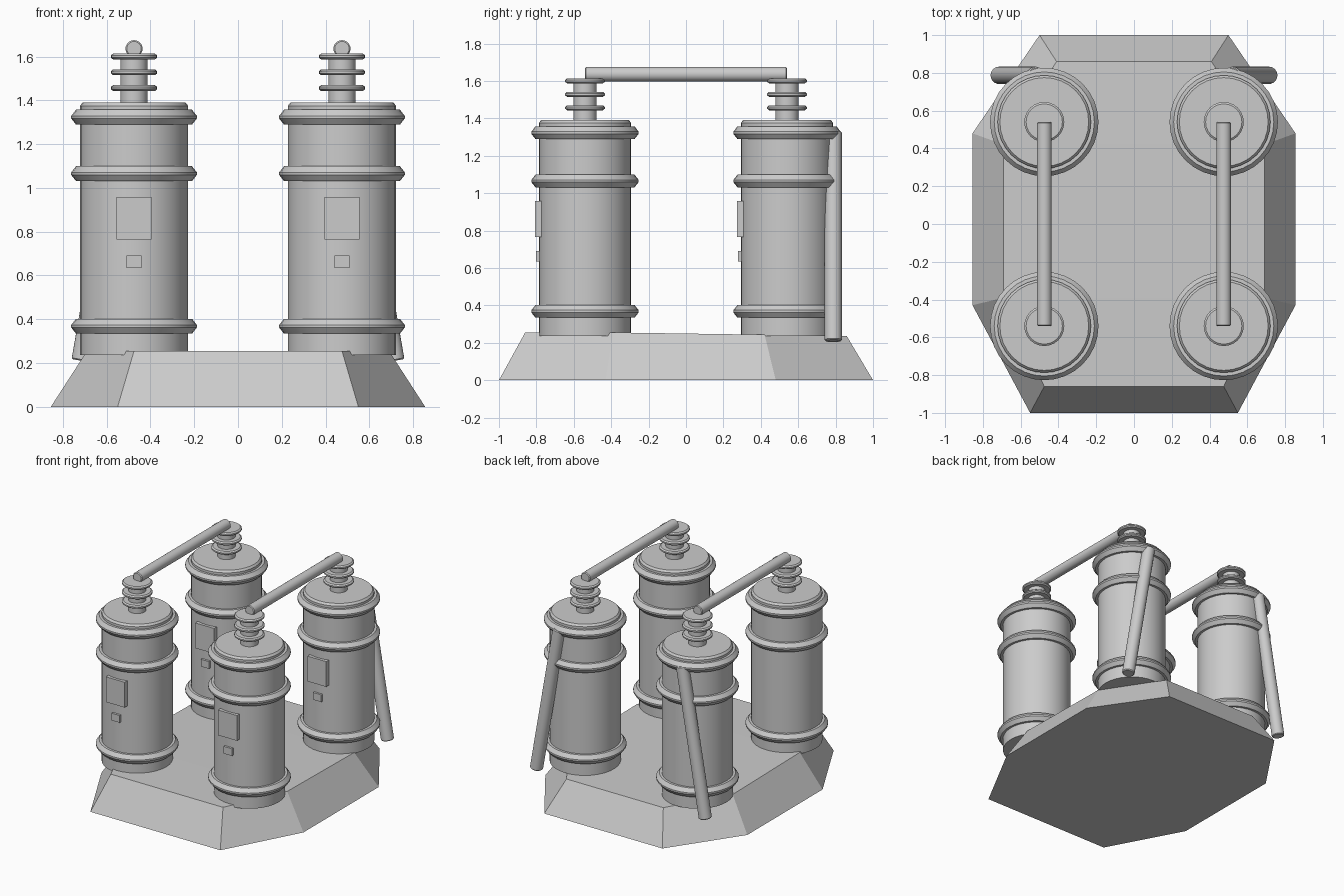
import bpy, bmesh, math
from mathutils import Vector

if "Cube" in bpy.data.objects:
    bpy.data.objects.remove(bpy.data.objects["Cube"])

grey = bpy.data.materials.new("plain_grey")
grey.diffuse_color = (0.6, 0.6, 0.6, 1)
grey.use_nodes = True
grey.node_tree.nodes["Principled BSDF"].inputs["Base Color"].default_value = grey.diffuse_color


def finish(name, bm, smooth=True):
    bmesh.ops.recalc_face_normals(bm, faces=bm.faces)
    mesh = bpy.data.meshes.new(name)
    bm.to_mesh(mesh)
    bm.free()
    mesh.materials.append(grey)
    ob = bpy.data.objects.new(name, mesh)
    bpy.context.collection.objects.link(ob)
    if smooth:
        bpy.ops.object.select_all(action='DESELECT')
        bpy.context.view_layer.objects.active = ob
        ob.select_set(True)
        bpy.ops.object.shade_smooth_by_angle(angle=math.radians(30))
    return ob


def lathe(name, profile, x, y, sides=32):
    """Closed solid turned around a vertical axis from (radius, z) points."""
    bm = bmesh.new()
    rings = [[bm.verts.new((x + r * math.cos(2 * math.pi * i / sides),
                            y + r * math.sin(2 * math.pi * i / sides), z))
              for i in range(sides)] for r, z in profile]
    for a, b in zip(rings, rings[1:]):
        for i in range(sides):
            j = (i + 1) % sides
            bm.faces.new((a[i], a[j], b[j], b[i]))
    bm.faces.new(rings[0][::-1])
    bm.faces.new(rings[-1])
    return finish(name, bm)


def rod(name, start, end, radius, sides=24):
    """Round bar with slightly rounded ends between two points."""
    a, b = Vector(start), Vector(end)
    d = b - a
    h, c = d.length / 2, 0.006
    ob = lathe(name, [(radius - c, -h), (radius, -h + c),
                      (radius, h - c), (radius - c, h)], 0, 0, sides)
    ob.location = (a + b) / 2
    ob.rotation_euler = d.to_track_quat('Z', 'Y').to_euler()


def box(name, x, y0, y1, z0, z1, half_width):
    bm = bmesh.new()
    bmesh.ops.create_cube(bm, size=1)
    for v in bm.verts:
        v.co = (x + 2 * half_width * v.co.x, (y0 + y1) / 2 + (y1 - y0) * v.co.y,
                (z0 + z1) / 2 + (z1 - z0) * v.co.z)
    finish(name, bm, False)


# Eight-sided plinth with sloping sides, top dropping a little to the back
bm = bmesh.new()
bottom = [(0.55, -1, 0), (0.855, -0.43, 0), (0.855, 0.48, 0), (0.5, 1, 0)]
top = [(0.475, -0.86, 0.255), (0.69, -0.39, 0.255),
       (0.69, 0.42, 0.243), (0.41, 0.86, 0.235)]
br, tr = [[bm.verts.new(p) for p in row] for row in (bottom, top)]
bl, tl = [[bm.verts.new((-x, y, z)) for x, y, z in row] for row in (bottom, top)]
for i in range(3):
    for lo, hi in ((br, tr), (bl, tl)):
        bm.faces.new((lo[i], lo[i + 1], hi[i + 1], hi[i]))
    bm.faces.new((tl[i], tr[i], tr[i + 1], tl[i + 1]))
for i in (0, 3):
    bm.faces.new((bl[i], br[i], tr[i], tl[i]))
bm.faces.new(br + bl[::-1])
finish("plinth", bm, False)

for x in (-0.475, 0.475):
    side = math.copysign(1, x)
    for y in (-0.54, 0.54):
        # Tank with a chamfered lid
        lathe("tank", [(0.247, 0.237), (0.247, 1.375), (0.235, 1.39)], x, y)
        # Bevelled bands around the tank
        for z in (0.368, 1.065, 1.323):
            lathe("band", [(0.24, z - 0.034), (0.265, z - 0.034), (0.287, z - 0.006),
                           (0.287, z + 0.006), (0.265, z + 0.034), (0.24, z + 0.034)], x, y)
        # Insulator post and its discs
        lathe("insulator_post", [(0.062, 1.38), (0.062, 1.61)], x, y, 24)
        for z in (1.456, 1.528, 1.6):
            lathe("insulator_disc", [(0.05, z - 0.013), (0.096, z - 0.013), (0.106, z - 0.005),
                                     (0.106, z + 0.005), (0.096, z + 0.013), (0.05, z + 0.013)],
                  x, y, 24)
        # Large and small plates on the tank front
        box("panel", x, y - 0.266, y - 0.232, 0.765, 0.958, 0.08)
        box("small_plate", x, y - 0.262, y - 0.235, 0.635, 0.69, 0.035)
    # Bar joining the front and back insulators
    rod("connecting_bar", (x, -0.54, 1.636), (x, 0.54, 1.636), 0.039)
    # Slanted pipe behind the back tank
    rod("slanted_pipe", (x + side * 0.045, 0.787, 1.33),
        (x + side * 0.24, 0.787, 0.21), 0.046)
